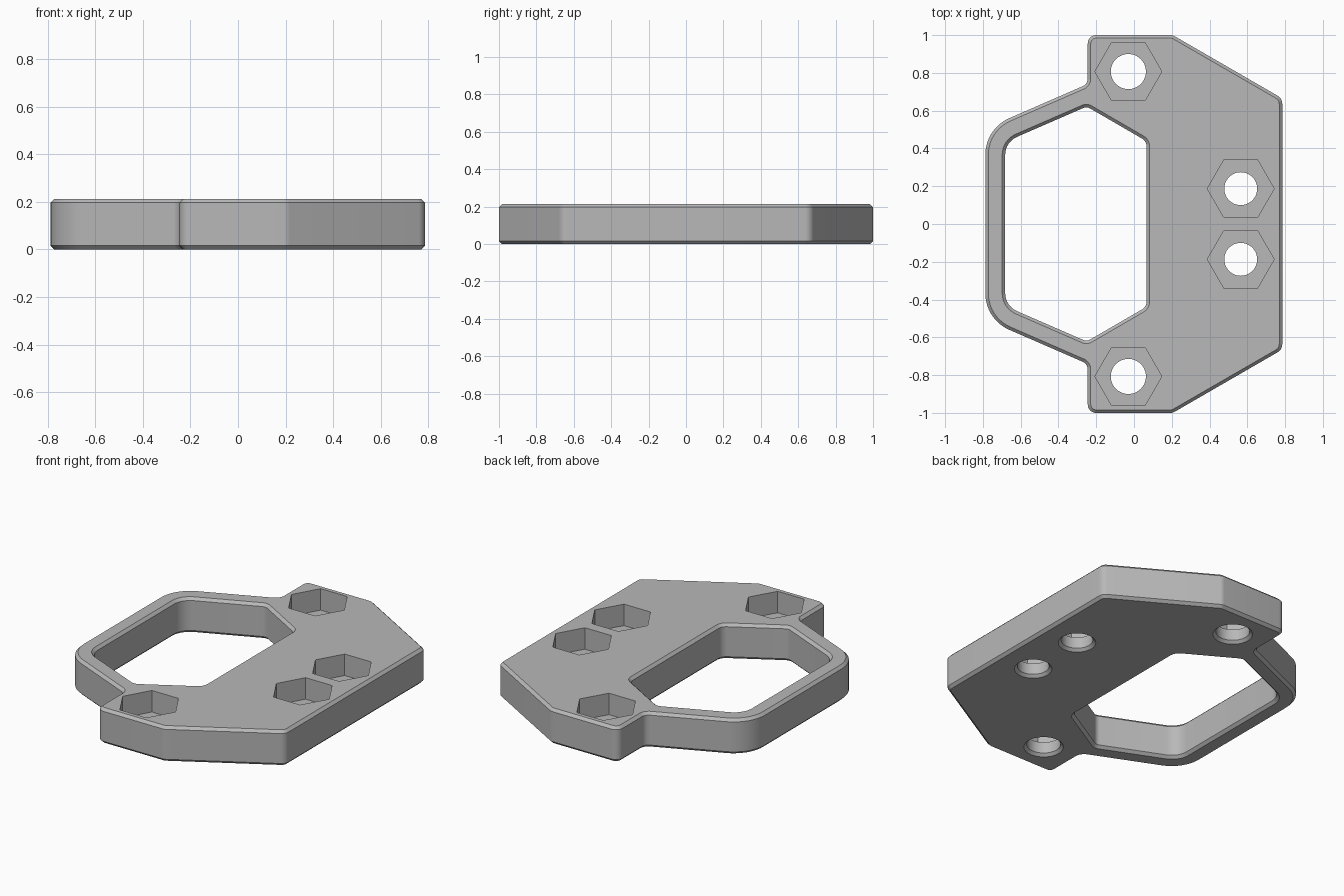
import bpy, bmesh, math
from mathutils import Vector

if "Cube" in bpy.data.objects:
    bpy.data.objects.remove(bpy.data.objects["Cube"], do_unlink=True)

H = 0.213   # plate thickness
C = 0.016   # chamfer
POCKET = 0.13

grey = bpy.data.materials.new("light grey")
grey.use_nodes = True
colour = (0.48, 0.48, 0.48, 1)
grey.diffuse_color = colour
grey.node_tree.nodes["Principled BSDF"].inputs["Base Color"].default_value = colour


def mirrored(half):
    """Complete a counter-clockwise half outline across the x axis."""
    return half + [(x, -y, r) for x, y, r in reversed(half)]


def rounded(corners, steps=10):
    """Fillet every (x, y, radius) corner of a closed outline."""
    out = []
    for i, (x, y, r) in enumerate(corners):
        p = Vector((x, y))
        a = (Vector(corners[i - 1][:2]) - p).normalized()
        b = (Vector(corners[(i + 1) % len(corners)][:2]) - p).normalized()
        half = a.angle(b) / 2
        centre = p + (a + b).normalized() * (r / math.sin(half))
        start = p + a * (r / math.tan(half)) - centre
        end = p + b * (r / math.tan(half)) - centre
        sweep = start.angle_signed(end)
        for s in range(steps + 1):
            t = -sweep * s / steps
            out.append(centre + Vector((start.x * math.cos(t) - start.y * math.sin(t),
                                        start.x * math.sin(t) + start.y * math.cos(t))))
    return out


def ngon(x, y, radius, sides):
    return [Vector((x + radius * math.cos(math.tau * i / sides),
                    y + radius * math.sin(math.tau * i / sides))) for i in range(sides)]


def inset(points, d):
    """Move a counter-clockwise outline inwards by d."""
    out = []
    for i, p in enumerate(points):
        e1 = (p - points[i - 1]).normalized()
        e2 = (points[(i + 1) % len(points)] - p).normalized()
        n1, n2 = Vector((-e1.y, e1.x)), Vector((-e2.y, e2.x))
        out.append(p + (n1 + n2) * (d / (1 + n1.dot(n2))))
    return out


def loft(name, points, levels):
    """Solid through insets of one outline at (z, inset) levels."""
    bm = bmesh.new()
    rings = [[bm.verts.new((p.x, p.y, z)) for p in inset(points, d)] for z, d in levels]
    n = len(points)
    for low, high in zip(rings, rings[1:]):
        for i in range(n):
            j = (i + 1) % n
            bm.faces.new((low[i], low[j], high[j], high[i]))
    bm.faces.new(rings[0][::-1])
    bm.faces.new(rings[-1])
    mesh = bpy.data.meshes.new(name)
    bm.to_mesh(mesh)
    bm.free()
    mesh.materials.append(grey)
    obj = bpy.data.objects.new(name, mesh)
    bpy.context.collection.objects.link(obj)
    return obj


# Chamfered plate
outer = rounded(mirrored([(0.785, 0.665, 0.05), (0.205, 1.0, 0.05), (-0.245, 1.0, 0.045),
                          (-0.245, 0.741, 0.045), (-0.787, 0.505, 0.21)]))
plate = loft("mounting_plate", outer, [(0, C), (C, 0), (H - C, 0), (H, C)])

# Large window, flared at both faces
window = rounded(mirrored([(0.067, 0.438, 0.05), (-0.25, 0.622, 0.04), (-0.682, 0.434, 0.105)]))
cutters = [loft("window_cutter", window,
                [(-C, -2 * C), (C, 0), (H - C, 0), (H + C, -2 * C)])]

# Hex nut pockets and countersunk bolt holes
for x, y, r in ((-0.03, 0.807, 0.093), (0.565, 0.187, 0.087)):
    for side in (1, -1):
        cutters.append(loft("nut_pocket_cutter", ngon(x, y * side, 0.177, 6),
                            [(H - POCKET, 0), (H + 0.1, 0)]))
        cutters.append(loft("bolt_hole_cutter", ngon(x, y * side, r, 48),
                            [(-C, -2 * C), (C, 0), (H + 0.05, 0)]))

bpy.context.view_layer.objects.active = plate
for cutter in cutters:
    cutter.hide_render = True
    mod = plate.modifiers.new("cut", "BOOLEAN")
    mod.operation = "DIFFERENCE"
    mod.solver = "EXACT"
    mod.object = cutter
    bpy.ops.object.modifier_apply(modifier=mod.name)
for cutter in cutters:
    bpy.data.objects.remove(cutter, do_unlink=True)

# Smooth fillets and bores, crisp chamfers
bpy.ops.object.select_all(action="DESELECT")
plate.select_set(True)
bpy.ops.object.shade_smooth_by_angle(angle=math.radians(25))
